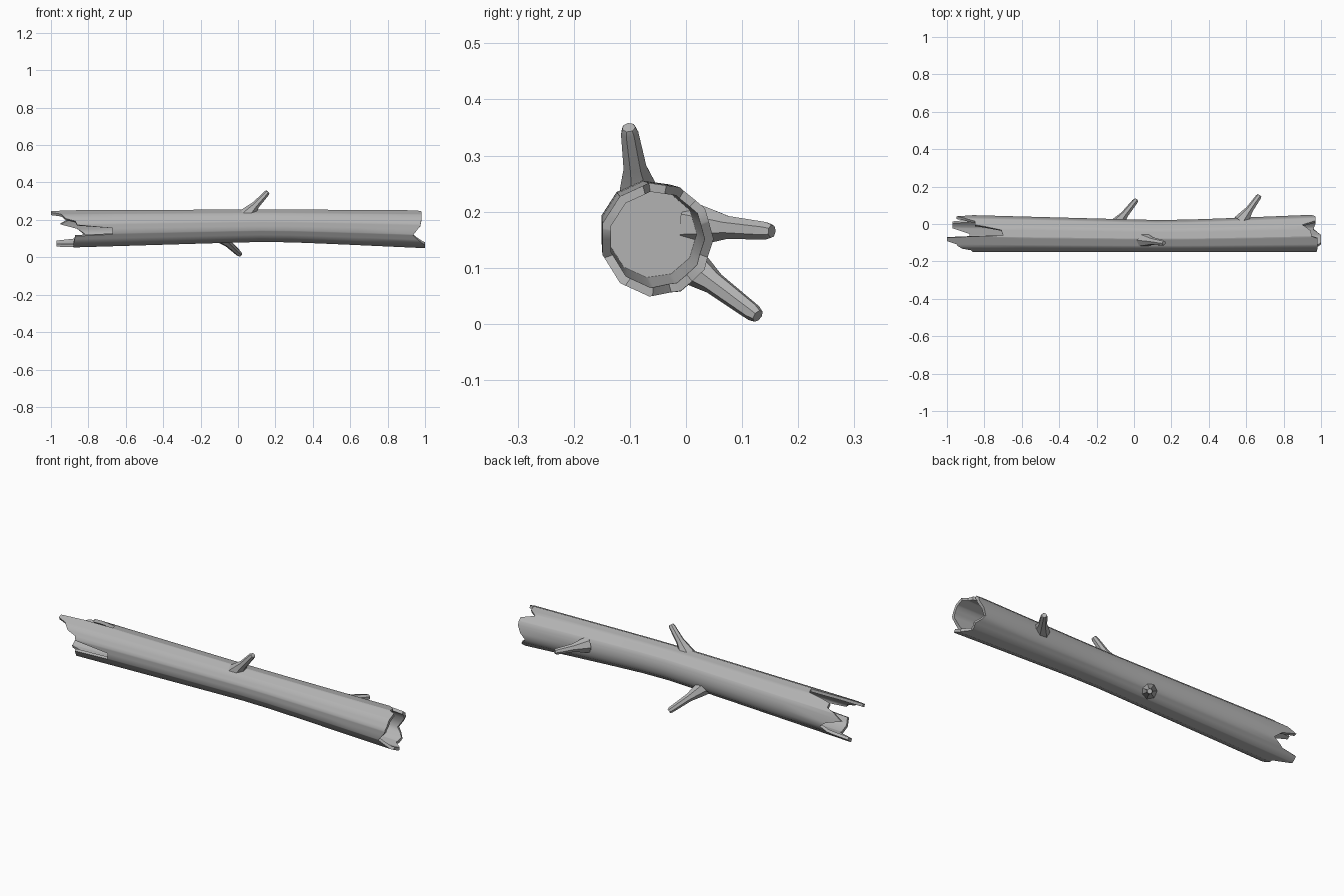
import bpy, bmesh, math
from mathutils import Vector

cube = bpy.data.objects.get("Cube")
if cube:
    bpy.data.objects.remove(cube)

bark = bpy.data.materials.new("grey_bark")
bark.use_nodes = True
GREY = (0.45, 0.45, 0.45, 1)
bark.diffuse_color = GREY
bsdf = bark.node_tree.nodes["Principled BSDF"]
bsdf.inputs["Base Color"].default_value = GREY
bsdf.inputs["Roughness"].default_value = 0.8

SIDES = 11
WALL = 0.016
# Broken outlines of the two ends: (degrees around the trunk, x)
LEFT = [(0, -.86), (18, -.95), (35, -.9), (45, -.85), (60, -.85), (76, -.71),
        (94, -.7), (98, -.87), (103, -1), (114, -1), (125, -.95), (145, -.92),
        (155, -.87), (168, -.86), (180, -.67), (200, -.67), (204, -.87),
        (235, -.88), (270, -.88), (290, -.97), (312, -.97), (320, -.88), (340, -.82)]
RIGHT = [(20, .97), (45, .97), (60, .9), (80, .945), (98, .95), (105, .98),
         (150, .98), (170, .975), (200, .935), (215, .96), (235, 1),
         (265, 1), (285, .96), (310, .97), (340, .93)]
STATIONS = [-.6, -.3, -.05, .12, .28, .45, .65]


def outline(points, a):
    """End position at angle a, wrapping round the trunk."""
    pts = [(points[-1][0] - 360, points[-1][1])] + points + [(points[0][0] + 360, points[0][1])]
    for (a0, x0), (a1, x1) in zip(pts, pts[1:]):
        if a0 <= a <= a1:
            return x0 + (x1 - x0) * (a - a0) / (a1 - a0)


def trunk_point(x, deg, inset):
    """Point on the bent, many-sided trunk surface."""
    d = x - 0.2
    bend = 1 - math.sqrt(d * d + 0.01) / (1.2 if d < 0 else 0.8)
    r = 0.102 - 0.016 * bend - inset
    step = 2 * math.pi / SIDES
    a = math.radians(deg)
    r *= math.cos(step / 2) / math.cos(a % step - step / 2)
    return Vector((x, -0.051 - 0.017 * bend + r * math.cos(a),
                   0.15 + 0.021 * bend + r * math.sin(a)))


def finish(bm, name, angle):
    bmesh.ops.recalc_face_normals(bm, faces=bm.faces)
    mesh = bpy.data.meshes.new(name)
    bm.to_mesh(mesh)
    bm.free()
    mesh.materials.append(bark)
    obj = bpy.data.objects.new(name, mesh)
    bpy.context.collection.objects.link(obj)
    bpy.ops.object.select_all(action='DESELECT')
    obj.select_set(True)
    bpy.context.view_layer.objects.active = obj
    bpy.ops.object.shade_smooth_by_angle(angle=math.radians(angle))
    return obj


def skin(bm, columns, closed=True):
    """Quads between neighbouring columns of vertices."""
    pairs = zip(columns, columns[1:] + columns[:1])
    for c, d in pairs:
        for i in range(len(c) - 1):
            bm.faces.new((c[i], d[i], d[i + 1], c[i + 1]))


# Hollow trunk: outer bark, broken rims, inner hollows closed deep inside
angles = sorted({a for a, x in LEFT + RIGHT} | {round(i * 360 / SIDES, 2) for i in range(SIDES)})
bm = bmesh.new()
columns = []
for a in angles:
    lo, hi = outline(LEFT, a), outline(RIGHT, a)
    path = [(-.55, WALL), (lo, WALL), (lo, 0)]
    path += [(x, 0) for x in STATIONS]
    path += [(hi, 0), (hi, WALL), (.6, WALL)]
    columns.append([bm.verts.new(trunk_point(x, a, inset)) for x, inset in path])
skin(bm, columns)
for end in (0, -1):
    bm.faces.new([c[end] for c in columns])
finish(bm, "hollow_trunk", 42)


# Broken branch stubs, flared where they leave the trunk
def branch(name, base, tip):
    base, tip = Vector(base), Vector(tip)
    turn = (tip - base).to_track_quat('Z', 'Y')
    bm = bmesh.new()
    columns = []
    for i in range(7):
        a = i * 2 * math.pi / 7
        column = []
        for t, r in ((-.15, .042), (.12, .032), (.38, .021), (.93, .016), (1, .012)):
            ring = turn @ Vector((r * math.cos(a), r * math.sin(a), 0))
            column.append(bm.verts.new(base.lerp(tip, t) + ring))
        columns.append(column)
    skin(bm, columns)
    bm.faces.new([c[-1] for c in columns])
    finish(bm, name, 40)


branch("top_branch", (.06, -.085, .24), (.16, -.102, .35))
branch("lower_back_branch", (-.09, .0, .11), (.012, .128, .014))
branch("upper_back_branch", (.585, .03, .176), (.672, .153, .165))
